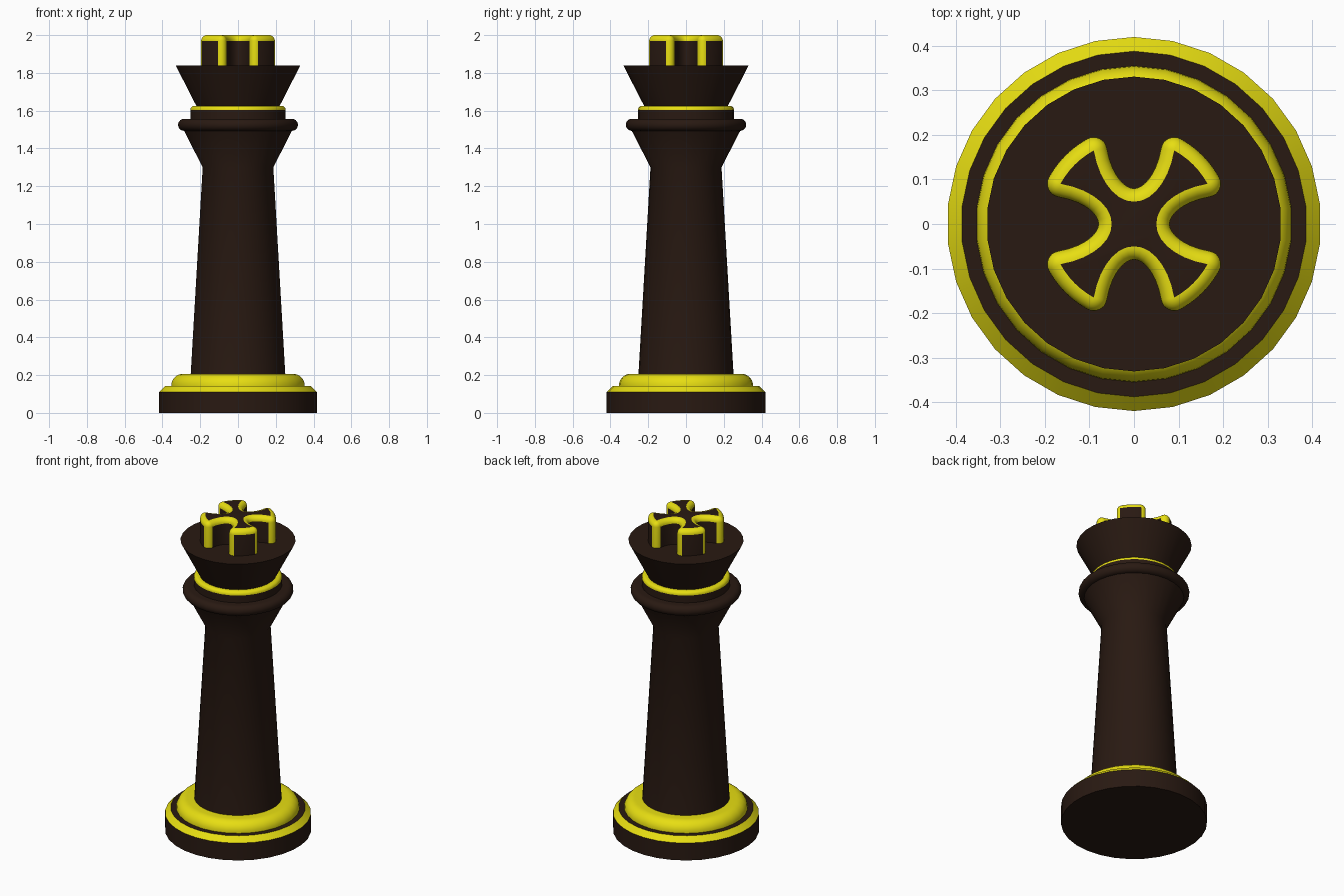
import bpy, bmesh
from math import sin, cos, pi, radians, atan2

if "Cube" in bpy.data.objects:
    bpy.data.objects.remove(bpy.data.objects["Cube"])

SIDES = 30


def material(name, rgb):
    m = bpy.data.materials.new(name)
    m.diffuse_color = (*rgb, 1)
    m.use_nodes = True
    m.node_tree.nodes["Principled BSDF"].inputs["Base Color"].default_value = m.diffuse_color
    return m


DARK = material("dark_wood", (0.022, 0.010, 0.006))
GOLD = material("yellow_trim", (0.80, 0.73, 0.006))


def finish(bm, name):
    bmesh.ops.remove_doubles(bm, verts=bm.verts, dist=1e-5)
    bmesh.ops.recalc_face_normals(bm, faces=bm.faces)
    me = bpy.data.meshes.new(name)
    bm.to_mesh(me)
    bm.free()
    me.materials.append(DARK)
    me.materials.append(GOLD)
    ob = bpy.data.objects.new(name, me)
    bpy.context.collection.objects.link(ob)
    bpy.ops.object.select_all(action='DESELECT')
    ob.select_set(True)
    bpy.context.view_layer.objects.active = ob
    bpy.ops.object.shade_smooth_by_angle(angle=radians(32))
    return ob


def lathe(name, profile, gold=()):
    """Spin (radius, height) points; segments listed in gold are yellow."""
    bm = bmesh.new()
    rings = [[bm.verts.new((r * sin(2 * pi * k / SIDES), r * cos(2 * pi * k / SIDES), z))
              for k in range(SIDES)] if r > 0 else [bm.verts.new((0, 0, z))]
             for r, z in profile]
    for i, (a, b) in enumerate(zip(rings, rings[1:])):
        for k in range(SIDES):
            j = (k + 1) % SIDES
            quad = [a[k % len(a)], a[j % len(a)], b[j % len(b)], b[k % len(b)]]
            f = bm.faces.new(list(dict.fromkeys(quad)))
            f.material_index = int(i in gold)
    return finish(bm, name)


def arc(cr, cz, rad, start, end, n):
    return [(cr + rad * cos(radians(start + (end - start) * i / n)),
             cz + rad * sin(radians(start + (end - start) * i / n))) for i in range(n + 1)]


# Stepped base, bead, shaft, collar and cup
lathe("base", [(0, 0), (0.42, 0), (0.42, 0.11), (0.388, 0.142), (0.34, 0.142)], {2})
lathe("base_bead", [(0.355, 0.142)] + arc(0.293, 0.145, 0.062, 0, 90, 7) + [(0.245, 0.207)],
      set(range(9)))
lathe("shaft", [(0.252, 0.2), (0.188, 1.3), (0.288, 1.495)])
lathe("collar_ring", arc(0.287, 1.525, 0.032, -90, 90, 10) + [(0.25, 1.557)])
lathe("neck", [(0.254, 1.55), (0.254, 1.603)] + arc(0.234, 1.605, 0.02, 0, 90, 4)
      + [(0.215, 1.625)], set(range(1, 8)))
lathe("cup", [(0.22, 1.622), (0.331, 1.838), (0, 1.838)])

# Flared cross on top: one quarter of the core outline, as (x, y, nx, ny, corner)
A, B, CY, R = 0.094, 0.16, 0.21, 0.03
t1 = 1.287


def notch(t):
    x, y = A * sin(t), CY - B * cos(t)
    nx, ny = -sin(t) / A, cos(t) / B
    d = (nx * nx + ny * ny) ** 0.5
    return x, y, nx / d, ny / d


def fan(x, y, a0, a1, n=8):
    return [(x, y, cos(a0 + (a1 - a0) * i / n), sin(a0 + (a1 - a0) * i / n), True)
            for i in range(n + 1)]


half = 14
quarter = [(*notch(-t1 + 2 * t1 * i / half), False) for i in range(half + 1)]
x, y, nx, ny = notch(t1)
a_end = atan2(y, x)
rim = (x * x + y * y) ** 0.5
quarter += fan(x, y, atan2(ny, nx), a_end)
for i in range(1, 6):
    a = a_end + (pi / 2 - 2 * a_end) * i / 6
    quarter.append((rim * cos(a), rim * sin(a), cos(a), sin(a), False))
quarter += fan(y, x, pi / 2 - a_end, pi / 2 - atan2(ny, nx))

outline = []
for q in range(4):
    c, s = cos(q * pi / 2), -sin(q * pi / 2)
    outline += [(c * x - s * y, s * x + c * y, c * u - s * v, s * u + c * v, f)
                for x, y, u, v, f in quarter]

bm = bmesh.new()
layers = [(R, 1.836)] + [(R * cos(a * pi / 12), 2 - R + R * sin(a * pi / 12)) for a in range(6)]
layers.append((0, 2.0))
rings = [[bm.verts.new((x + u * o, y + v * o, z)) for x, y, u, v, f in outline]
         for o, z in layers]
n = len(outline)
for i, (a, b) in enumerate(zip(rings, rings[1:])):
    for k in range(n):
        j = (k + 1) % n
        f = bm.faces.new((a[k], a[j], b[j], b[k]))
        f.material_index = int(i > 0 or (outline[k][4] and outline[j][4]))
# Flat cap uses one vertex per distinct core point
cap = [bm.verts.new((x, y, 2.0)) for i, (x, y, u, v, f) in enumerate(outline)
       if abs(x - outline[i - 1][0]) + abs(y - outline[i - 1][1]) > 1e-6]
bm.faces.new(cap)
finish(bm, "cross_top")
